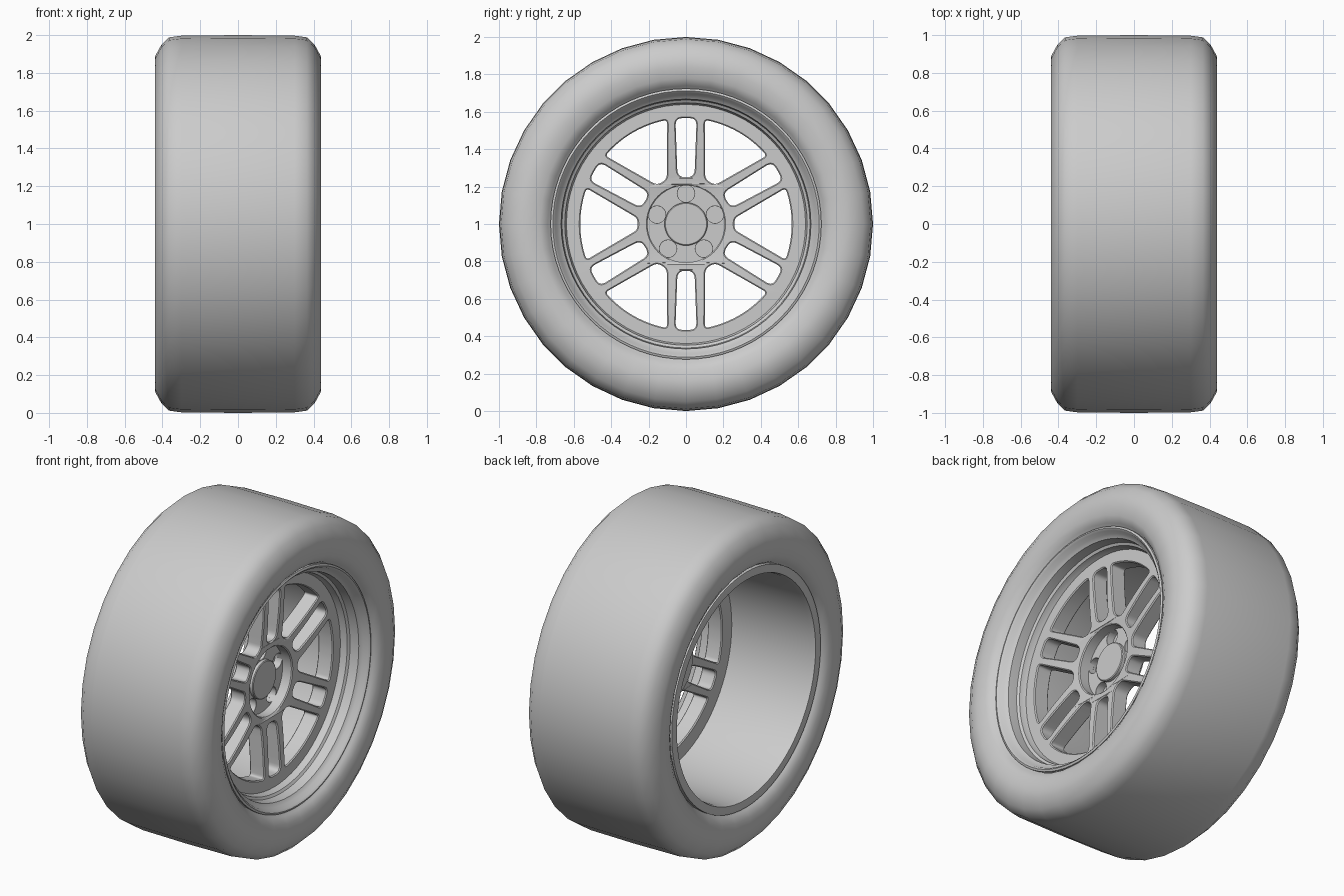
import bpy, bmesh
from math import sin, cos, pi, radians
from mathutils import Vector, Matrix

if "Cube" in bpy.data.objects:
    bpy.data.objects.remove(bpy.data.objects["Cube"])

CENTRE = Vector((0, 0, 1))


def add_object(name, mesh, angle=35):
    ob = bpy.data.objects.new(name, mesh)
    bpy.context.collection.objects.link(ob)
    ob.location = CENTRE
    bpy.ops.object.select_all(action='DESELECT')
    ob.select_set(True)
    bpy.context.view_layer.objects.active = ob
    bpy.ops.object.shade_smooth_by_angle(angle=radians(angle))
    return ob


def lathe(name, profile, steps, closed=False, angle=35):
    """Spin an (x, radius) profile around the x axis."""
    bm = bmesh.new()
    vs = [bm.verts.new((x, 0, r)) for x, r in profile]
    es = [bm.edges.new(p) for p in zip(vs, vs[1:])]
    if closed:
        es.append(bm.edges.new((vs[-1], vs[0])))
    bmesh.ops.spin(bm, geom=vs + es, cent=(0, 0, 0), axis=(1, 0, 0),
                   angle=2 * pi, steps=steps, use_duplicate=False)
    bmesh.ops.remove_doubles(bm, verts=bm.verts, dist=1e-4)
    bmesh.ops.recalc_face_normals(bm, faces=bm.faces)
    me = bpy.data.meshes.new(name)
    bm.to_mesh(me)
    bm.free()
    return add_object(name, me, angle)


def circle(r, n, cx=0, cy=0):
    return [Vector((cx + r * cos(2 * pi * i / n), cy + r * sin(2 * pi * i / n))) for i in range(n)]


def rounded(pts, cut, side=6, n=5):
    """Polygon with rounded corners and subdivided sides."""
    pts = [Vector(p) for p in pts]
    out = []
    for i, p in enumerate(pts):
        a, b = pts[i - 1], pts[(i + 1) % len(pts)]
        s = p + (a - p).normalized() * min(cut, .45 * (a - p).length)
        e = p + (b - p).normalized() * min(cut, .45 * (b - p).length)
        for k in range(n + 1):
            t = k / n
            out.append(s * (1 - t) ** 2 + p * 2 * t * (1 - t) + e * t * t)
        nxt = b + (p - b).normalized() * min(cut, .45 * (p - b).length)
        if (nxt - e).length > .1:
            out += [e.lerp(nxt, k / side) for k in range(1, side)]
    return out


def turn(pts, deg):
    m = Matrix.Rotation(radians(deg), 2)
    return [m @ p for p in pts]


def plate(name, outlines, x0, half, bevel, shift=lambda r: 0):
    """Filled outline with holes, thickened along x."""
    cu = bpy.data.curves.new(name, 'CURVE')
    cu.dimensions, cu.fill_mode = '2D', 'BOTH'
    cu.extrude, cu.bevel_depth, cu.bevel_resolution = half - bevel, bevel, 0
    for pts in outlines:
        sp = cu.splines.new('POLY')
        sp.points.add(len(pts) - 1)
        for q, p in zip(sp.points, pts):
            q.co = (p.x, p.y, 0, 1)
        sp.use_cyclic_u = True
    tmp = bpy.data.objects.new("tmp", cu)
    bpy.context.collection.objects.link(tmp)
    dg = bpy.context.evaluated_depsgraph_get()
    me = bpy.data.meshes.new_from_object(tmp.evaluated_get(dg))
    bpy.data.objects.remove(tmp)
    me.name = name
    bm = bmesh.new()
    bm.from_mesh(me)
    bmesh.ops.remove_doubles(bm, verts=bm.verts, dist=1e-5)
    for v in bm.verts:
        y, z, d = v.co
        v.co = (x0 + d + shift((y * y + z * z) ** .5), y, z)
    bmesh.ops.recalc_face_normals(bm, faces=bm.faces)
    bm.to_mesh(me)
    bm.free()
    return add_object(name, me, 30)


# Tyre
half = [(.375, .70), (.385, .725), (.41, .74), (.433, .78), (.44, .84), (.438, .89),
        (.405, .95), (.365, .988), (.30, .997)]
lathe("tyre", half + [(0, 1.0)] + [(-x, r) for x, r in reversed(half)], 36, angle=50)

# Rim barrel with front and rear lips
lathe("rim_barrel", [(.36, .70), (.385, .724), (.40, .724), (.405, .712), (.395, .70),
                     (.37, .69), (.355, .668), (.27, .66), (.15, .66), (-.38, .668),
                     (-.41, .675), (-.415, .70), (-.41, .724), (-.385, .724), (-.36, .70)],
      72, closed=True)

# Stepped ring joining the barrel and the spoke face
lathe("rim_step", [(.30, .664), (.29, .648), (.255, .642), (.235, .63), (.15, .63), (.15, .664)],
      72, closed=True)

# Spoke face: six double spokes, cut by slots and wedge windows
B = .006
slot = rounded([(-.045 - B, .245), (.045 + B, .245), (.057 + B, .566 + B), (-.057 + B * -1, .566 + B)], .045)
arc = [(.572 * sin(radians(a)), .572 * cos(radians(a))) for a in (20.5, 14, 7, 0, -7, -14, -20.5)]
window = rounded([(-.034, .252), (.034, .252)] + arc, .03)
outlines = [circle(.64, 72), circle(.212, 48)]
for k in range(6):
    outlines.append(turn(slot, 60 * k))
    outlines.append(turn(window, 60 * k + 30))
plate("spokes", outlines, .20, .05, B,
      lambda r: -.025 * max(0, 1 - max(0, r - .22) / .35) ** 2)

# Hub cup with five bolt pockets
holes = [circle(.047, 20, .163 * cos(a), .163 * sin(a))
         for a in (pi / 2 + 2 * pi * k / 5 for k in range(5))]
plate("hub", [circle(.215, 48)] + holes, .135, .025, .001)
lathe("hub_back", [(.10, 0), (.10, .212), (.112, .212), (.112, 0)], 48)

# Centre cap
lathe("centre_cap", [(.15, .115), (.178, .115), (.182, .11), (.182, 0)], 40)
